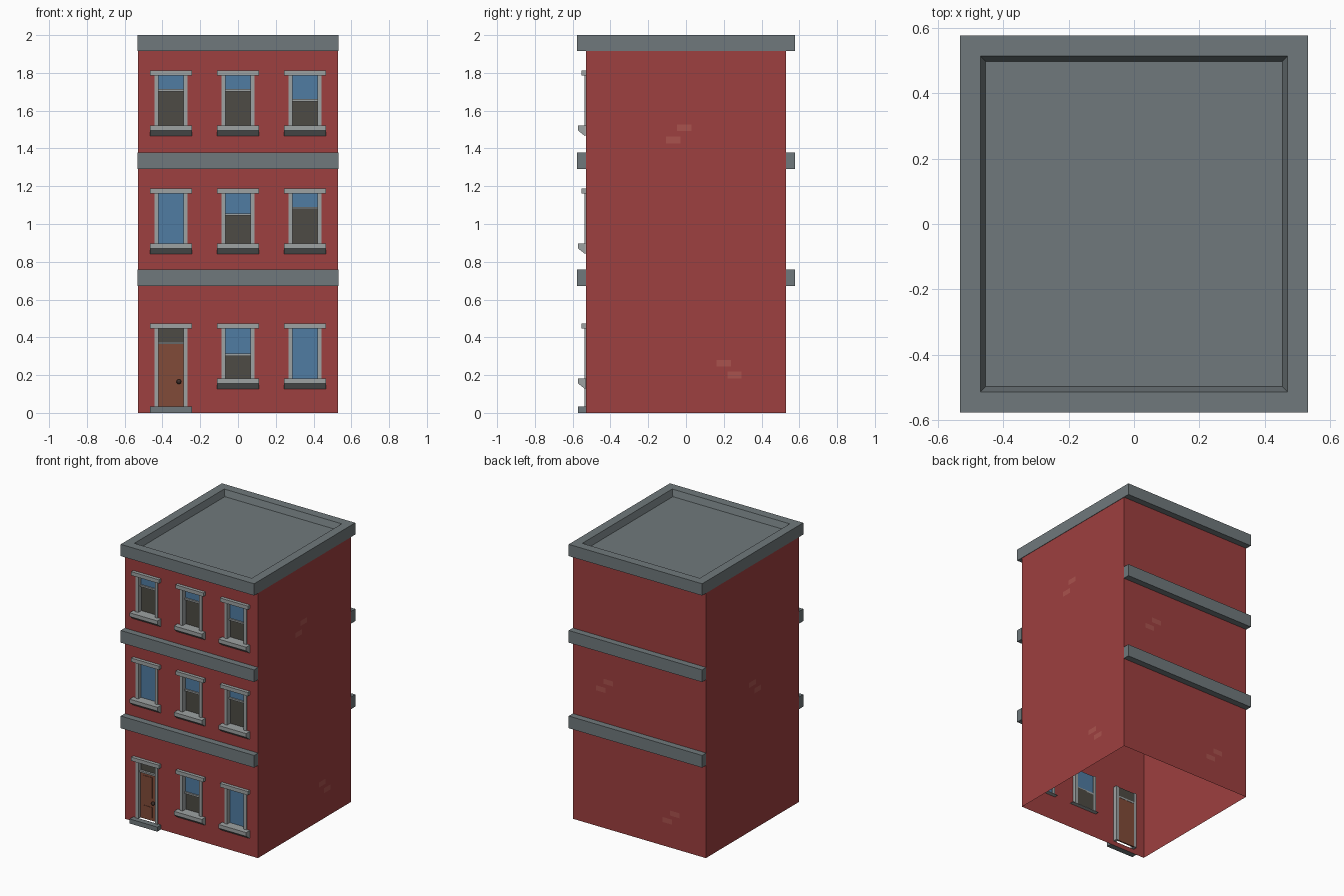
import bpy, bmesh

if "Cube" in bpy.data.objects:
    bpy.data.objects.remove(bpy.data.objects["Cube"])

W = 0.53            # half width of the brick shell
TOP = 1.915         # where the cornice begins


def material(name, rgb):
    m = bpy.data.materials.new(name)
    m.diffuse_color = (*rgb, 1)
    m.use_nodes = True
    m.node_tree.nodes["Principled BSDF"].inputs["Base Color"].default_value = m.diffuse_color
    return m


RED = material("red_wall", (0.34, 0.05, 0.05))
BRICK = material("light_brick", (0.40, 0.085, 0.075))
SLATE = material("slate_stone", (0.16, 0.19, 0.20))
STONE = material("pale_stone", (0.34, 0.36, 0.36))
GLASS = material("blue_glass", (0.08, 0.20, 0.36))
DARK = material("dark_room", (0.075, 0.07, 0.058))
WOOD = material("door_wood", (0.22, 0.07, 0.04))
IRON = material("dark_iron", (0.05, 0.03, 0.025))


def finish(name, bm, mat):
    me = bpy.data.meshes.new(name)
    bm.to_mesh(me)
    bm.free()
    me.materials.append(mat)
    ob = bpy.data.objects.new(name, me)
    bpy.context.collection.objects.link(ob)
    return ob


def box_mesh(x, y, z):
    bm = bmesh.new()
    bmesh.ops.create_cube(bm, size=1)
    for v in bm.verts:
        v.co = [r[0] if c < 0 else r[1] for r, c in zip((x, y, z), v.co)]
    return bm


def box(name, x, y, z, mat):
    return finish(name, box_mesh(x, y, z), mat)


def quad(name, pts, mat):
    bm = bmesh.new()
    bm.faces.new([bm.verts.new(p) for p in pts])
    return finish(name, bm, mat)


def pane(name, x, y, z, mat):
    return quad(name, [(x[0], y, z[0]), (x[1], y, z[0]), (x[1], y, z[1]), (x[0], y, z[1])], mat)


def prism_x(name, profile, x0, x1, mat):
    # side profile (y, z) swept along x
    bm = bmesh.new()
    face = bm.faces.new([bm.verts.new((x0, y, z)) for y, z in profile])
    ext = bmesh.ops.extrude_face_region(bm, geom=[face])["geom"]
    for v in ext:
        if isinstance(v, bmesh.types.BMVert):
            v.co.x = x1
    bmesh.ops.recalc_face_normals(bm, faces=bm.faces)
    return finish(name, bm, mat)


COLS = (-0.355, 0.0, 0.355)
ROWS = (0.183, 0.898, 1.522)     # top of sill on each floor
H = 0.263                        # opening height
HW = 0.088                       # opening half width
DOOR_Z = 0.033

# openings: (column x, bottom z, top z, height of raised sash rail or None)
RAILS = {(1, 0): 0.308, (1, 1): 1.05, (2, 1): 1.085,
         (0, 2): 1.708, (1, 2): 1.708, (2, 2): 1.655}
openings = []
for r, z in enumerate(ROWS):
    for c, x in enumerate(COLS):
        door = (c, r) == (0, 0)
        openings.append((x, DOOR_Z if door else z, z + H, RAILS.get((c, r)), door))

# brick shell: two sides and back, open underneath
bm = box_mesh((-W, W), (-W, W), (0, TOP))
drop = [f for f in bm.faces if f.normal.y < -0.5 or abs(f.normal.z) > 0.5]
bmesh.ops.delete(bm, geom=drop, context='FACES')
finish("side_and_back_walls", bm, RED)

# front wall: grid of faces with the openings left out
xs = sorted({-W, W} | {x + s * HW for x in COLS for s in (-1, 1)})
zs = sorted({0, TOP} | {z for o in openings for z in o[1:3]})
bm = bmesh.new()
for x0, x1 in zip(xs, xs[1:]):
    for z0, z1 in zip(zs, zs[1:]):
        mx, mz = (x0 + x1) / 2, (z0 + z1) / 2
        if any(abs(mx - o[0]) < HW and o[1] < mz < o[2] for o in openings):
            continue
        bm.faces.new([bm.verts.new((x, -W, z)) for x, z in
                      ((x0, z0), (x1, z0), (x1, z1), (x0, z1))])
bmesh.ops.remove_doubles(bm, verts=bm.verts, dist=1e-5)
bmesh.ops.dissolve_limit(bm, angle_limit=0.01, verts=bm.verts, edges=bm.edges)
finish("front_wall", bm, RED)

# cornice with the sunken roof
bm = box_mesh((-0.533, 0.533), (-0.577, 0.577), (TOP, 2.0))
top = [max(bm.faces, key=lambda f: f.calc_center_median().z)]
bmesh.ops.inset_region(bm, faces=top, thickness=0.09)
bmesh.ops.inset_region(bm, faces=top, thickness=0.022)
for v in top[0].verts:
    v.co.z -= 0.045
finish("roof_cornice", bm, SLATE)

# floor bands, front and back only
for i, z in enumerate((0.672, 1.29)):
    for side, y in (("front", (-0.577, -0.5302)), ("back", (0.5302, 0.577))):
        box(f"{side}_band_{i + 1}", (-0.533, 0.533), y, (z, z + 0.088), SLATE)

# windows and door
SILL = [(-0.50, 0), (-0.572, 0), (-0.572, -0.027), (-0.535, -0.056), (-0.531, -0.056),
        (-0.531, -0.002), (-0.50, -0.002)]
for i, (x, z0, z1, rail, door) in enumerate(openings):
    inner = (x - 0.066, x + 0.066)
    box(f"lintel_{i}", (x - 0.111, x + 0.111), (-0.554, -0.5302), (z1, z1 + 0.027), STONE)
    for side, s in (("left", -1), ("right", 1)):
        jx = sorted((x + s * 0.066, x + s * HW))
        box(f"{side}_jamb_{i}", jx, (-0.537, -0.50), (z0, z1), STONE)
    if door:
        box("door_step", (x - 0.111, x + 0.111), (-0.572, -0.5302), (0, DOOR_Z), SLATE)
        box("door_leaf", inner, (-0.512, -0.502), (z0, 0.367), WOOD)
        box("door_transom_bar", inner, (-0.522, -0.50), (0.364, 0.376), STONE)
        pane("door_transom_glass", inner, -0.506, (0.376, z1), DARK)
        for n, pz in enumerate(((0.055, 0.13), (0.195, 0.345))):
            box(f"door_panel_{n}", (x - 0.042, x + 0.03), (-0.515, -0.511), pz, WOOD)
        bm = bmesh.new()
        bmesh.ops.create_uvsphere(bm, u_segments=12, v_segments=8, radius=0.013)
        bmesh.ops.translate(bm, verts=bm.verts, vec=(x + 0.042, -0.522, 0.165))
        finish("door_knob", bm, IRON)
        continue
    prism_x(f"sill_{i}", [(y, z0 + z) for y, z in SILL], x - 0.111, x + 0.111, STONE)
    if rail:
        pane(f"upper_glass_{i}", inner, -0.506, (rail, z1), GLASS)
        pane(f"lower_opening_{i}", inner, -0.501, (z0, rail), DARK)
        box(f"sash_rail_{i}", inner, (-0.516, -0.501), (rail - 0.006, rail + 0.006), STONE)
    else:
        pane(f"closed_glass_{i}", inner, -0.506, (z0, z1), GLASS)

# exposed bricks, barely proud of the walls
E, BW, BH = W + 0.002, 0.038, 0.018
for i, (y, z) in enumerate(((-0.01, 1.51), (-0.067, 1.445), (0.2, 0.263), (0.257, 0.2))):
    quad(f"right_brick_{i}", [(E, y - BW, z - BH), (E, y + BW, z - BH),
                              (E, y + BW, z + BH), (E, y - BW, z + BH)], BRICK)
for i, (x, z) in enumerate(((0.25, 1.06), (0.31, 0.997), (-0.283, 0.25), (-0.223, 0.188))):
    pane(f"back_brick_{i}", (x + BW, x - BW), E, (z - BH, z + BH), BRICK)
for i, (y, z) in enumerate(((0.0, 1.06), (-0.06, 0.997))):
    quad(f"left_brick_{i}", [(-E, y + BW, z - BH), (-E, y - BW, z - BH),
                             (-E, y - BW, z + BH), (-E, y + BW, z + BH)], BRICK)
